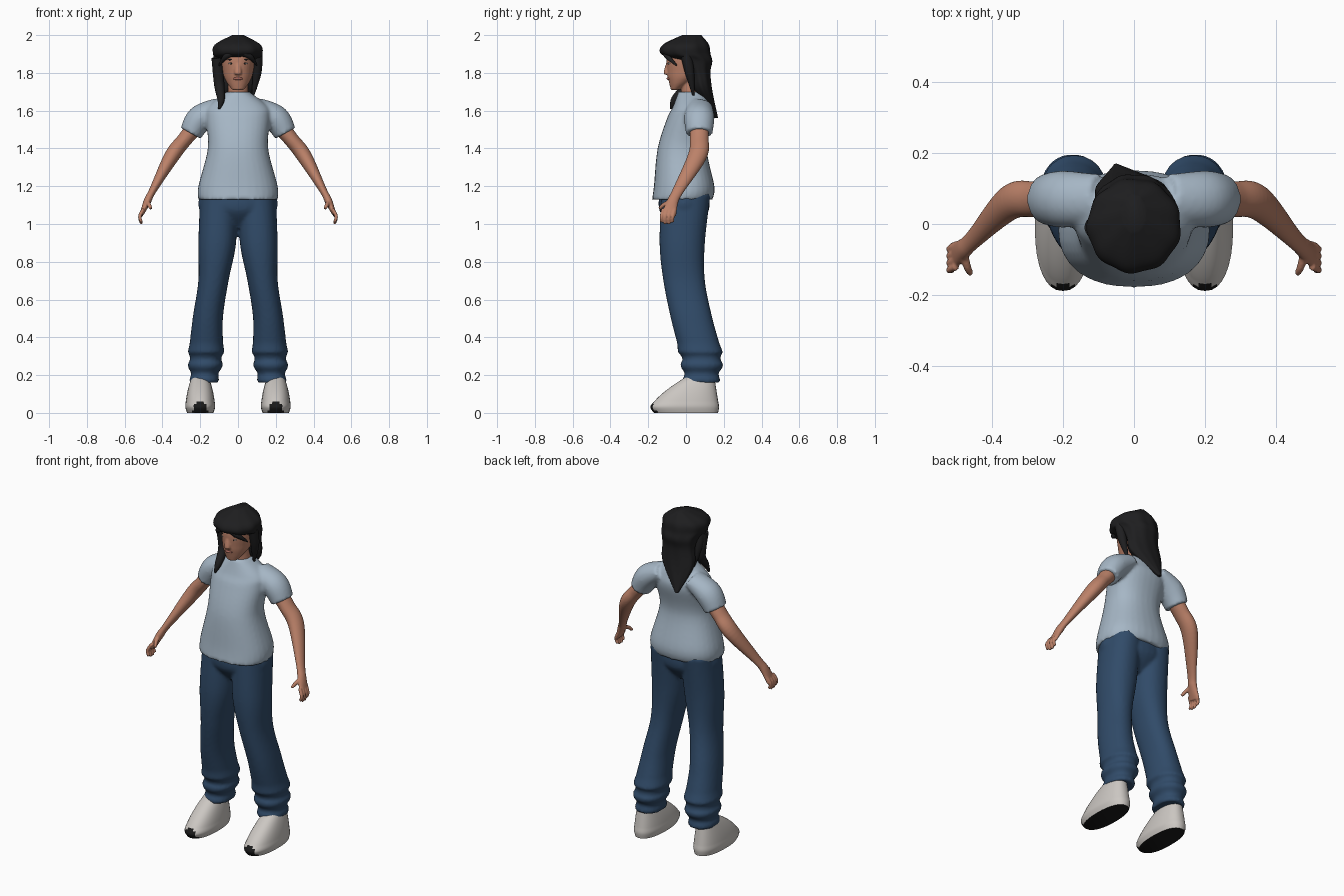
import bpy, bmesh
from math import sin, cos, pi, copysign, radians
from mathutils import Vector, Matrix

cube = bpy.data.objects.get("Cube")
if cube:
    bpy.data.objects.remove(cube, do_unlink=True)


def material(name, *rgb):
    mat = bpy.data.materials.new(name)
    mat.use_nodes = True
    mat.diffuse_color = (*rgb, 1)
    shader = mat.node_tree.nodes["Principled BSDF"]
    shader.inputs["Base Color"].default_value = (*rgb, 1)
    shader.inputs["Roughness"].default_value = .8
    return mat


skin = material("warm skin", .5, .22, .14)
lip = material("lip", .36, .13, .1)
cloth = material("pale blue cloth", .38, .47, .56)
denim = material("blue denim", .03, .07, .14)
black_hair = material("black hair", .013, .013, .014)
shoe_white = material("off white", .6, .57, .54)
rubber = material("black rubber", .01, .01, .01)
eye_white = material("eye white", .6, .57, .55)
SIDES = (("left", 1), ("right", -1))


def spline(rows, steps):
    """Smooth curve through rows of any length."""
    points = [Vector(row) for row in rows]
    points = [points[0]] + points + [points[-1]]
    curve = []
    for a, b, c, d in zip(points, points[1:], points[2:], points[3:]):
        for step in range(steps):
            t = step / steps
            bend = a * 2 - b * 5 + c * 4 - d
            twist = (b - c) * 3 + d - a
            curve.append(b + ((c - a) * t + bend * t**2 + twist * t**3) / 2)
    return curve + [points[-1]]


def no_ripple(angle, height):
    return 0


def hair_ripple(angle, height):
    return .02 * sin(9 * angle + 12 * height)


def hem_gathers(angle, height):
    return .1 * cos(78 * (height - .33)) if height < .35 else 0


def loft(bm, rows, level=True, side=1, count=32, power=2, ripple=no_ripple):
    """Skin rings (x, y, z, radius, y radius): level, or square to the path."""
    rows = spline(rows, 8)
    rings = []
    for i, row in enumerate(rows):
        centre = Vector(row[:3])
        u, v = Vector((1, 0, 0)), Vector((0, 1, 0))
        if not level:
            after, before = rows[min(i + 1, len(rows) - 1)], rows[max(i - 1, 0)]
            along = (Vector(after[:3]) - Vector(before[:3])).normalized()
            v = (v - along * v.dot(along)).normalized()
            u = v.cross(along)
        ring = []
        for k in range(count):
            angle = 2 * pi * k / count
            c, s = (copysign(abs(w) ** (2 / power), w) for w in (cos(angle), sin(angle)))
            swell = 1 + ripple(angle, centre.z)
            point = centre + (u * c * row[3] + v * s * row[4]) * swell
            ring.append(bm.verts.new((point.x * side, point.y, point.z)))
        rings.append(ring)
    for lower, upper in zip(rings, rings[1:]):
        for k in range(count):
            bm.faces.new((lower[k], lower[k - 1], upper[k - 1], upper[k]))
    bm.faces.new(rings[0])
    bm.faces.new(rings[-1][::-1])


def strand(bm, path, radius, taper, side=1, ripple=no_ripple):
    """Round tube along a path, thinning towards its end."""
    rows = []
    for i, point in enumerate(path):
        r = radius * (1 - taper * (i / (len(path) - 1)) ** 2)
        rows.append((*point, r, r))
    loft(bm, rows, level=False, side=side, count=16, ripple=ripple)


def ball(bm, centre, size):
    bmesh.ops.create_uvsphere(bm, u_segments=16, v_segments=10, radius=1,
                              matrix=Matrix.LocRotScale(centre, None, Vector(size)))


def finish(name, bm, *mats, voxel=0):
    bmesh.ops.recalc_face_normals(bm, faces=bm.faces)
    mesh = bpy.data.meshes.new(name)
    bm.to_mesh(mesh)
    bm.free()
    mesh.shade_smooth()
    mesh.set_sharp_from_angle(angle=radians(60))
    for mat in mats:
        mesh.materials.append(mat)
    part = bpy.data.objects.new(name, mesh)
    bpy.context.collection.objects.link(part)
    if voxel:
        # Fuse overlapping volumes into one soft surface
        fuse = part.modifiers.new("fuse", "REMESH")
        fuse.mode, fuse.voxel_size, fuse.use_smooth_shade = "VOXEL", voxel, True
        relax = part.modifiers.new("relax", "SMOOTH")
        relax.factor, relax.iterations = .5, 2
    return part


# Shirt: body and short sleeves
bm = bmesh.new()
loft(bm, [(0, -.02, 1.13, .21, .16), (0, -.01, 1.2, .21, .16), (0, -.02, 1.4, .16, .13),
          (0, .02, 1.56, .17, .12), (0, .03, 1.62, .16, .1), (0, .03, 1.7, .06, .07)],
     power=2.3)
for _, s in SIDES:
    loft(bm, [(.1, .07, 1.62, .05, .07), (.2, .07, 1.56, .07, .08),
              (.25, .07, 1.48, .06, .07)], level=False, side=s)
finish("shirt", bm, cloth, voxel=.01)

# Trousers: pelvis and two flared legs with gathered hems
bm = bmesh.new()
loft(bm, [(0, -.01, 1.17, .2, .13), (0, -.01, 1.07, .2, .13), (0, -.01, .98, .06, .06)])
for _, s in SIDES:
    loft(bm, [(.1, 0, 1.16, .1, .13), (.11, -.02, .9, .1, .12), (.13, -.01, .7, .08, .11),
              (.16, .03, .5, .08, .11), (.17, .08, .3, .09, .11), (.18, .08, .16, .07, .09)],
         side=s, power=2.2, ripple=hem_gathers)
finish("trousers", bm, denim, voxel=.01)

for label, s in SIDES:
    # Arm with palm, four fingers and thumb
    bm = bmesh.new()
    loft(bm, [(.2, .07, 1.55, .05, .05), (.28, .07, 1.45, .04, .05),
              (.35, .06, 1.36, .04, .05), (.45, -.04, 1.18, .02, .03),
              (.48, -.07, 1.12, .02, .03), (.51, -.09, 1.05, .01, .04)],
         level=False, side=s)
    for finger in range(4):
        y = -.12 + .02 * finger
        tip = 1.01 if finger in (0, 3) else 1
        strand(bm, [(.5, y, 1.08), (.52, y - .01, 1.04), (.51, y - .01, tip)], .01, .2, s)
    strand(bm, [(.48, -.08, 1.12), (.47, -.12, 1.1), (.46, -.14, 1.08)], .012, .3, s)
    finish(label + "_arm", bm, skin, voxel=.005)

    bm = bmesh.new()
    loft(bm, [(.2, .08, .1, .04, .05), (.2, .08, .25, .04, .05)], side=s)
    finish(label + "_ankle", bm, skin)

    # Shoe: the toe slopes back as it rises to the ankle opening
    bm = bmesh.new()
    rows = [(.2, 0, 0, .07, .17)]
    for i in range(1, 7):
        t = i / 6
        toe, heel = -.2 + .2 * t**1.6, .18 - .03 * t
        rows.append((.2, (heel + toe) / 2, .19 * t, .08 - .035 * t * t, (heel - toe) / 2))
    loft(bm, rows, side=s, power=2.3)
    shoe = finish(label + "_shoe", bm, shoe_white, rubber)
    # Black underneath and around the toe tip
    for face in shoe.data.polygons:
        toe_tip = face.normal.y < -.7 and face.center.z < .06
        face.material_index = int(toe_tip or face.normal.z < -.5)

# Head, neck and nose
bm = bmesh.new()
loft(bm, [(0, -.06, 1.71, .03, .02), (0, -.03, 1.75, .06, .06), (0, 0, 1.8, .08, .1),
          (0, 0, 1.9, .085, .1), (0, 0, 1.98, .03, .04)])
loft(bm, [(0, .04, 1.62, .06, .06), (0, .02, 1.77, .05, .05)])
loft(bm, [(0, -.09, 1.87, .01, .01), (0, -.1, 1.8, .02, .018), (0, -.09, 1.79, .01, .01)])
finish("head", bm, skin, voxel=.005)

# Mouth, eyes, irises and brows
bm = bmesh.new()
ball(bm, (0, -.09, 1.77), (.025, .013, .009))
finish("lips", bm, lip)
for name, y, z, size, mat in (("eyes", -.085, 1.85, (.015, .01, .006), eye_white),
                              ("irises", -.091, 1.85, (.006, .006, .006), rubber),
                              ("brows", -.087, 1.87, (.02, .01, .004), black_hair)):
    bm = bmesh.new()
    for _, s in SIDES:
        ball(bm, (s * .035, y, z), size)
    finish(name, bm, mat)

# Hair: crown flowing into a long tail down the back
bm = bmesh.new()
loft(bm, [(0, .03, 2, .03, .05), (0, 0, 1.95, .12, .12), (0, 0, 1.9, .13, .13),
          (0, .05, 1.86, .11, .09), (0, .07, 1.8, .1, .06), (-.01, .09, 1.7, .1, .05),
          (-.05, .16, 1.56, .01, .01)], count=64, ripple=hair_ripple)
finish("hair", bm, black_hair)

# Loose locks: parted fringe, cheek locks and one lock over the shoulder
bm = bmesh.new()
for _, s in SIDES:
    strand(bm, [(0, -.1, 1.92), (.06, -.1, 1.89), (.1, -.05, 1.84)], .02, .8, s, hair_ripple)
    strand(bm, [(.1, 0, 1.9), (.1, .02, 1.8), (.08, .04, 1.68)], .03, .8, s, hair_ripple)
strand(bm, [(.11, -.01, 1.88), (.1, 0, 1.74), (.09, -.06, 1.66), (.1, -.08, 1.61)],
       .03, .8, -1, hair_ripple)
finish("hair_locks", bm, black_hair)
